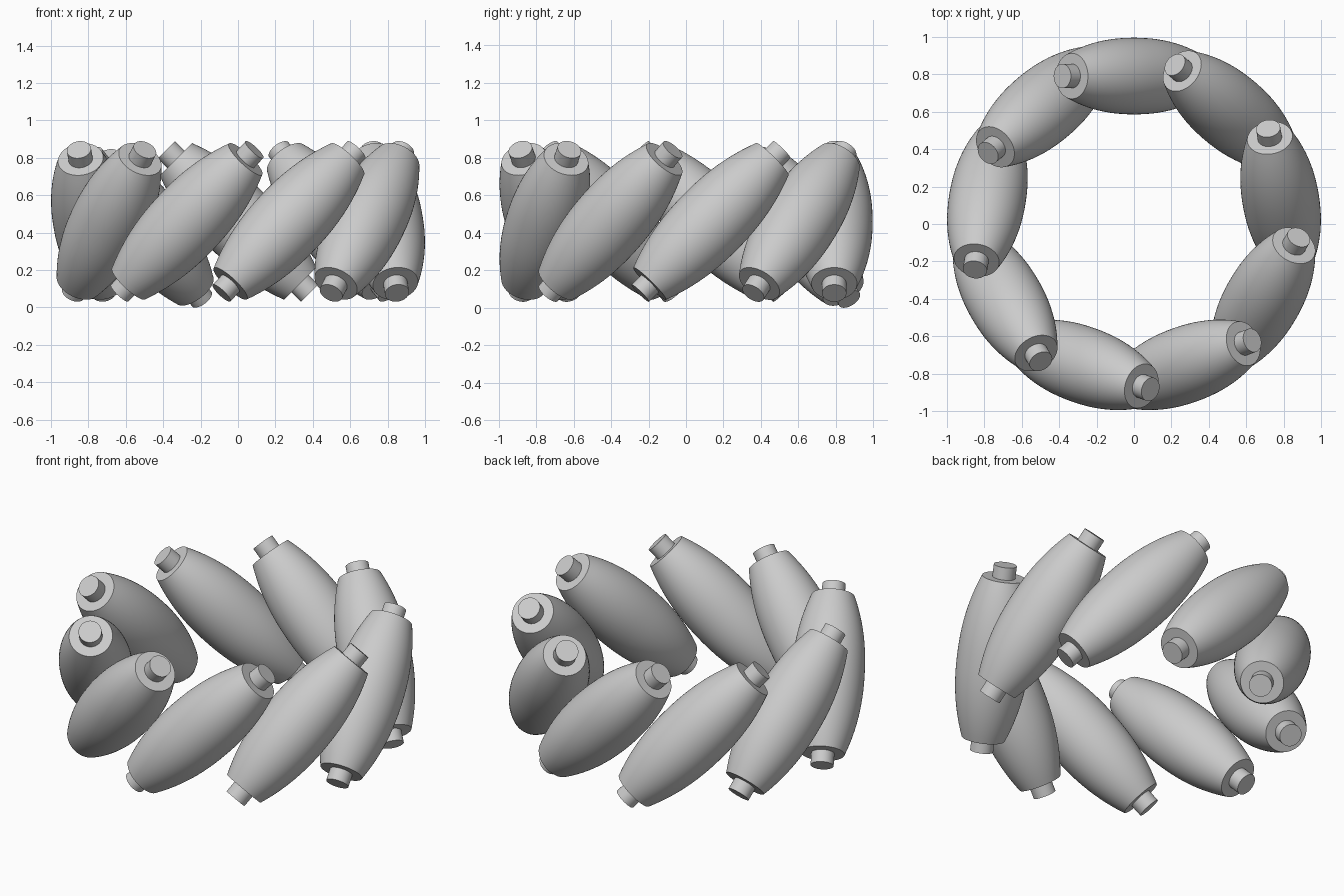
import bpy, bmesh, math
from mathutils import Matrix, Vector

cube = bpy.data.objects.get("Cube")
if cube:
    bpy.data.objects.remove(cube, do_unlink=True)

COUNT = 9
RING_RADIUS = 0.796
CENTRE = Vector((0, -0.005, 0.46))
BELLY, END, HALF = 0.205, 0.122, 0.47
PIN_RADIUS, PIN_HALF = 0.065, 0.542
STEPS, SIDES = 24, 64

# Single grey finish
grey = bpy.data.materials.new("plain_grey")
grey.use_nodes = True
colour = (0.6, 0.6, 0.6, 1)
grey.diffuse_color = colour
grey.node_tree.nodes["Principled BSDF"].inputs["Base Color"].default_value = colour


def roller_profile():
    """Bulging barrel outline with a short pin at both ends."""
    pts = [(0, -PIN_HALF), (PIN_RADIUS, -PIN_HALF), (PIN_RADIUS, -HALF)]
    for i in range(STEPS + 1):
        t = 2 * i / STEPS - 1
        pts.append((BELLY - (BELLY - END) * abs(t) ** 2.2, t * HALF))
    pts += [(PIN_RADIUS, HALF), (PIN_RADIUS, PIN_HALF), (0, PIN_HALF)]
    return pts


def lathe(name, pts):
    bm = bmesh.new()
    verts = [bm.verts.new((r, 0, z)) for r, z in pts]
    edges = [bm.edges.new(pair) for pair in zip(verts, verts[1:])]
    bmesh.ops.spin(bm, geom=verts + edges, cent=(0, 0, 0), axis=(0, 0, 1),
                   angle=math.tau, steps=SIDES)
    bmesh.ops.remove_doubles(bm, verts=bm.verts, dist=1e-4)
    bmesh.ops.recalc_face_normals(bm, faces=bm.faces)
    mesh = bpy.data.meshes.new(name)
    bm.to_mesh(mesh)
    bm.free()
    mesh.materials.append(grey)
    return mesh


mesh = lathe("roller", roller_profile())

# Ring of rollers, each leaning halfway over along the ring
for i in range(COUNT):
    roller = bpy.data.objects.new(f"roller_{i + 1}", mesh)
    bpy.context.collection.objects.link(roller)
    if i == 0:
        bpy.ops.object.select_all(action="DESELECT")
        roller.select_set(True)
        bpy.context.view_layer.objects.active = roller
        bpy.ops.object.shade_smooth_by_angle(angle=math.radians(30))
    # One roller has slipped a little down its own axis
    slip = -0.045 if i == 1 else 0
    roller.matrix_world = (
        Matrix.Translation(CENTRE)
        @ Matrix.Rotation(math.radians(90 + i * 360 / COUNT), 4, "Z")
        @ Matrix.Translation((RING_RADIUS, 0, 0))
        @ Matrix.Rotation(math.radians(-45), 4, "X")
        @ Matrix.Translation((0, 0, slip)))
